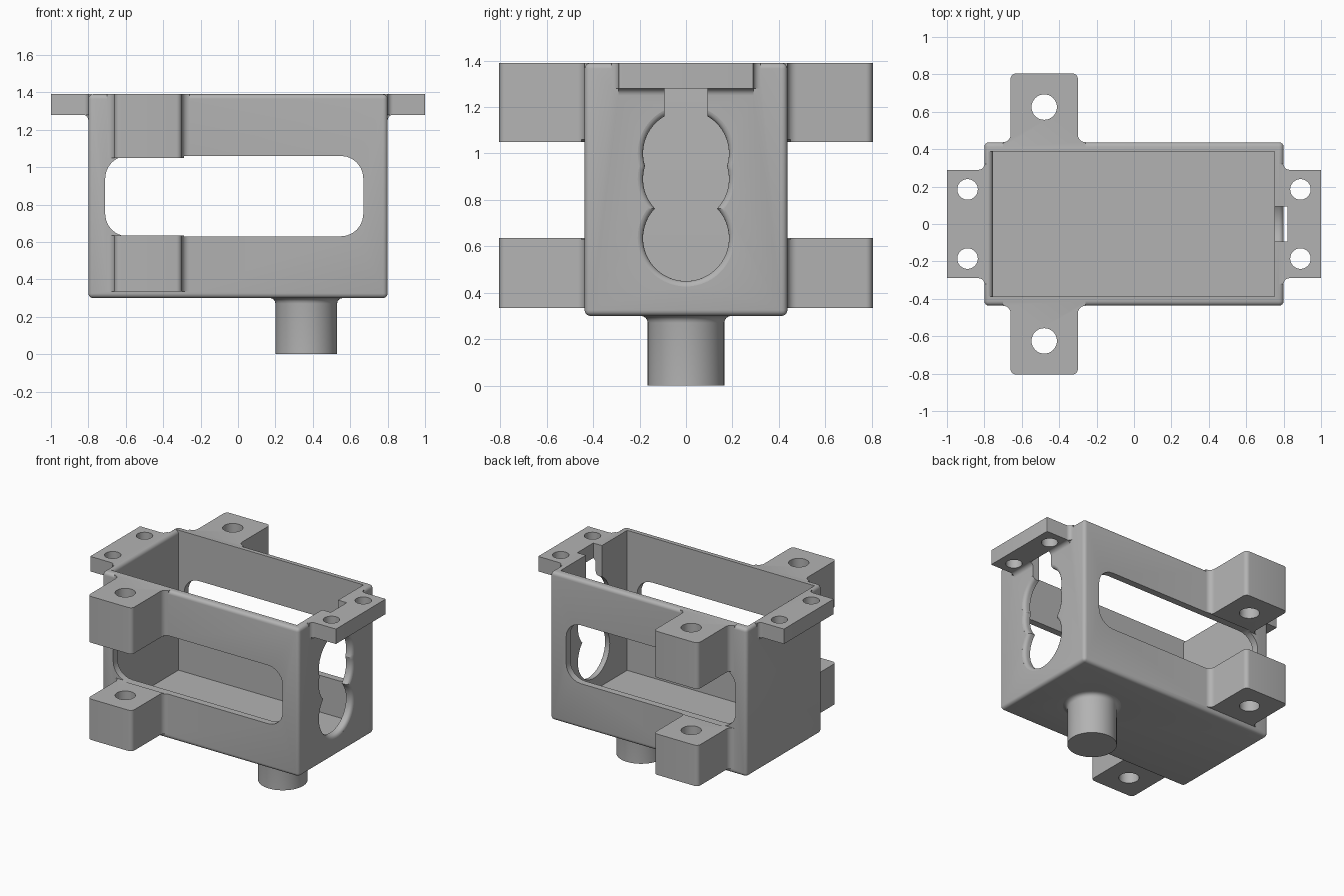
import bpy, bmesh, math
from mathutils import Vector

if "Cube" in bpy.data.objects:
    bpy.data.objects.remove(bpy.data.objects["Cube"])

grey = bpy.data.materials.new("warm grey")
grey.diffuse_color = (0.45, 0.45, 0.45, 1)
grey.use_nodes = True
grey.node_tree.nodes["Principled BSDF"].inputs["Base Color"].default_value = grey.diffuse_color


def finish(name, bm):
    bmesh.ops.recalc_face_normals(bm, faces=bm.faces)
    me = bpy.data.meshes.new(name)
    bm.to_mesh(me)
    bm.free()
    ob = bpy.data.objects.new(name, me)
    bpy.context.collection.objects.link(ob)
    me.materials.append(grey)
    return ob


def prism(name, pts, axis, lo, hi):
    """Extrude a 2D outline along x (y,z), y (x,z) or z (x,y)."""
    put = {'x': lambda a, b, t: (t, a, b), 'y': lambda a, b, t: (a, t, b),
           'z': lambda a, b, t: (a, b, t)}[axis]
    bm = bmesh.new()
    face = bm.faces.new([bm.verts.new(put(a, b, lo)) for a, b in pts])
    ext = bmesh.ops.extrude_face_region(bm, geom=[face])['geom']
    move = Vector(put(0, 0, hi - lo))
    bmesh.ops.translate(bm, vec=move, verts=[v for v in ext if isinstance(v, bmesh.types.BMVert)])
    return finish(name, bm)


def lathe(name, profile, axis, center, n=48):
    """Revolve (radius, position) pairs into a closed plug."""
    bm = bmesh.new()
    rings = []
    for r, t in profile:
        ring = []
        for i in range(n):
            a = 2 * math.pi * i / n
            c, s = r * math.cos(a), r * math.sin(a)
            p = (t, center[0] + c, center[1] + s) if axis == 'x' else (center[0] + c, center[1] + s, t)
            ring.append(bm.verts.new(p))
        rings.append(ring)
    for p, q in zip(rings, rings[1:]):
        for i in range(n):
            bm.faces.new((p[i], p[(i + 1) % n], q[(i + 1) % n], q[i]))
    bm.faces.new(rings[0])
    bm.faces.new(rings[-1])
    return finish(name, bm)


def arc(cx, cy, r, a0, a1, n=6):
    return [(cx + r * math.cos(math.radians(a0 + (a1 - a0) * i / n)),
             cy + r * math.sin(math.radians(a0 + (a1 - a0) * i / n))) for i in range(n + 1)]


def rounded(x0, x1, y0, y1, r):
    return (arc(x1 - r, y1 - r, r, 0, 90) + arc(x0 + r, y1 - r, r, 90, 180)
            + arc(x0 + r, y0 + r, r, 180, 270) + arc(x1 - r, y0 + r, r, 270, 360))


def rect(x0, x1, y0, y1):
    return [(x0, y0), (x1, y0), (x1, y1), (x0, y1)]


def tab(half, root, wall, tip, r, f):
    """Tab outline (across, outward) with rounded tip and filleted root."""
    return ([(-half - f, root)] + arc(-half - f, wall + f, f, 270, 360)
            + arc(-half + r, tip - r, r, 180, 90) + arc(half - r, tip - r, r, 90, 0)
            + arc(half + f, wall + f, f, 180, 270) + [(half + f, root)])


def combine(ob, other, op):
    m = ob.modifiers.new(op, 'BOOLEAN')
    m.operation, m.object, m.solver = op, other, 'EXACT'
    bpy.context.view_layer.objects.active = ob
    bpy.ops.object.modifier_apply(modifier=m.name)
    bpy.data.objects.remove(other)


TOP = 1.39
# Housing block with rounded edges
housing = prism("housing", rect(-0.8, 0.8, -0.437, 0.437), 'z', 0.3, TOP)
bev = housing.modifiers.new("rounding", 'BEVEL')
bev.width, bev.segments = 0.025, 4
bpy.context.view_layer.objects.active = housing
bpy.ops.object.modifier_apply(modifier=bev.name)

# Side mounting ears, upper and lower on both sides
for s in (-1, 1):
    outline = [(-0.48 + a, s * b) for a, b in tab(0.18, 0.40, 0.437, 0.805, 0.03, 0.04)]
    for lo, hi in ((1.05, TOP), (0.335, 0.635)):
        combine(housing, prism("ear", outline, 'z', lo, hi), 'UNION')

# End flanges with a fillet underneath
for s in (-1, 1):
    outline = [(s * b, a) for a, b in tab(0.29, 0.77, 0.8, 1.0, 0.004, 0.03)]
    combine(housing, prism("end_flange", outline, 'z', 1.28, TOP), 'UNION')
    web = [(0.77, 1.25)] + arc(0.83, 1.25, 0.03, 180, 90) + [(0.83, 1.3), (0.77, 1.3)]
    combine(housing, prism("flange_fillet", [(s * a, b) for a, b in web], 'y', -0.29, 0.29), 'UNION')

# Cable stub under the floor
stub = [(0.165, 0), (0.165, 0.27)] + [(0.195 - 0.03 * math.cos(t), 0.27 + 0.03 * math.sin(t))
                                     for t in (0.4, 0.8, 1.2, 1.57)] + [(0.195, 0.33)]
combine(housing, lathe("cable_stub", stub, 'z', (0.365, 0)), 'UNION')

# Open cavity, side windows and softened left inner rim
cuts = [prism("cavity", rect(-0.755, 0.75, -0.387, 0.387), 'z', 0.36, 1.6),
        prism("window", rounded(-0.71, 0.67, 0.63, 1.06, 0.12), 'y', -0.45, 0.45),
        prism("rim_round", arc(-0.785, 1.36, 0.03, 0, 90) + [(-0.785, 1.45), (-0.74, 1.45), (-0.74, 1.36)],
              'y', -0.387, 0.387),
        prism("gear_slot", rect(-0.093, 0.093, 1.05, 1.28), 'x', 0.7, 0.85),
        prism("top_slot", rect(0.7, 0.82, -0.093, 0.093), 'z', 1.2, 1.5)]

# Flared round openings in the right wall
flare = [(0.185, 0.70), (0.185, 0.775)] + [(0.21 - 0.025 * math.cos(t), 0.775 + 0.025 * math.sin(t))
                                          for t in (0.4, 0.8, 1.2, 1.5)] + [(0.21, 0.85)]
for z in (0.635, 0.89, 1.0):
    cuts.append(lathe("gear_opening", flare, 'x', (0, z), 64))

# Screw holes
for s in (-1, 1):
    cuts.append(lathe("ear_hole", [(0.068, 0.2), (0.068, 1.6)], 'z', (-0.48, s * 0.625), 32))
    for x in (-0.89, 0.89):
        cuts.append(lathe("flange_hole", [(0.055, 1.2), (0.055, 1.6)], 'z', (x, s * 0.185), 32))
for c in cuts:
    combine(housing, c, 'DIFFERENCE')

bpy.ops.object.select_all(action='DESELECT')
housing.select_set(True)
bpy.context.view_layer.objects.active = housing
bpy.ops.object.shade_smooth_by_angle(angle=math.radians(32))
